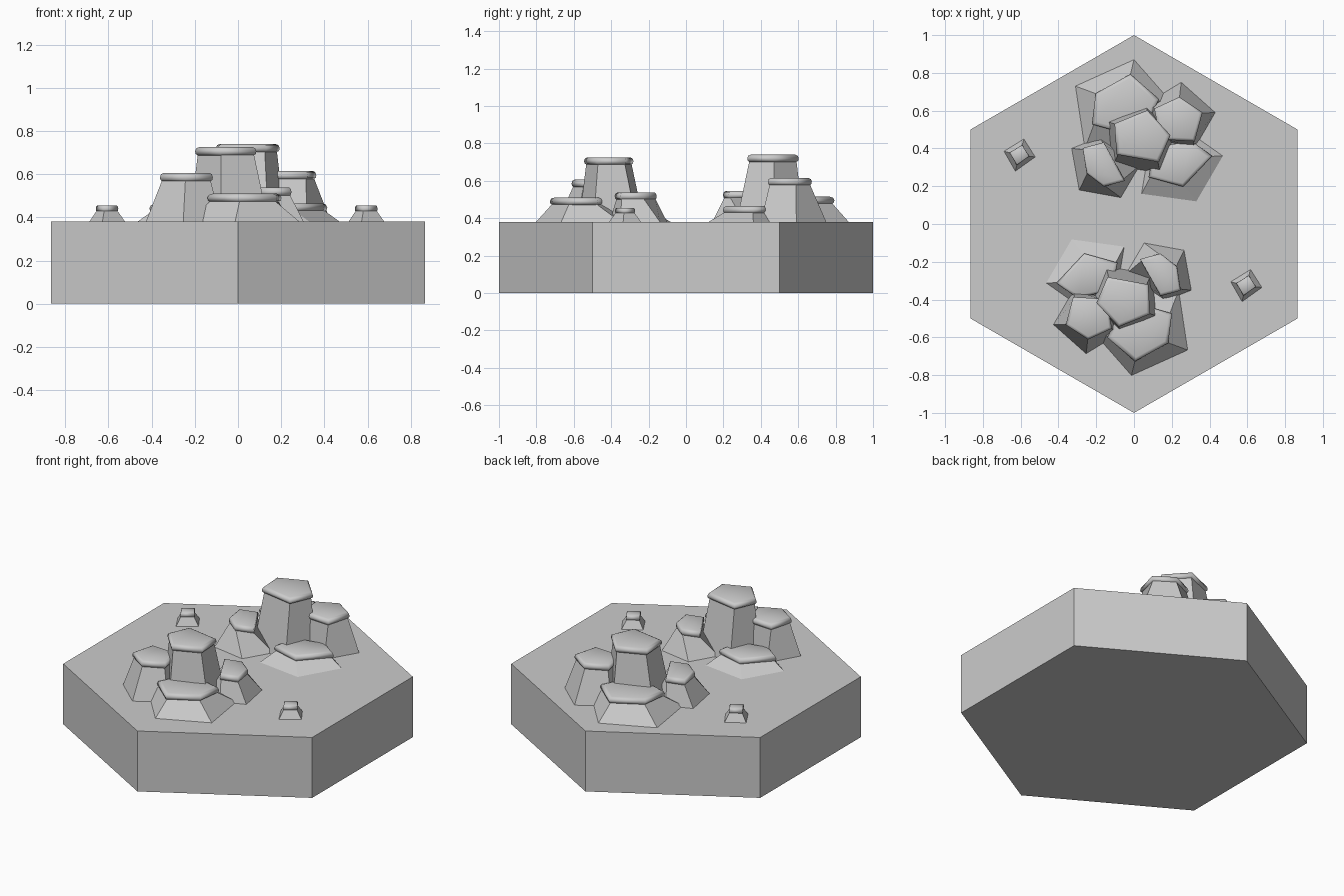
import bpy, bmesh, math
from mathutils import Vector

cube = bpy.data.objects.get("Cube")
if cube:
    bpy.data.objects.remove(cube, do_unlink=True)

GROUND = 0.38
COLOUR = (0.6, 0.6, 0.6, 1)

stone = bpy.data.materials.new("stone_grey")
stone.use_nodes = True
stone.diffuse_color = COLOUR
bsdf = next(n for n in stone.node_tree.nodes if n.type == 'BSDF_PRINCIPLED')
bsdf.inputs["Base Color"].default_value = COLOUR


def loft(name, rings, smooth=False):
    """Skin a stack of rings that share a vertex count and close both ends."""
    bm = bmesh.new()
    rows = [[bm.verts.new(p) for p in ring] for ring in rings]
    for low, high in zip(rows, rows[1:]):
        for i in range(len(low)):
            j = (i + 1) % len(low)
            bm.faces.new((low[i], low[j], high[j], high[i]))
    bm.faces.new(rows[0])
    bm.faces.new(rows[-1])
    bmesh.ops.recalc_face_normals(bm, faces=bm.faces)
    for face in bm.faces:
        face.smooth = smooth
    mesh = bpy.data.meshes.new(name)
    bm.to_mesh(mesh)
    bm.free()
    mesh.materials.append(stone)
    obj = bpy.data.objects.new(name, mesh)
    bpy.context.collection.objects.link(obj)
    return obj


def ring_at(points, scale, z):
    """Scale an outline about its own middle and lift it to a height."""
    mid = sum(points, Vector((0, 0))) / len(points)
    return [(*(mid + (p - mid) * scale), z) for p in points]


def rock(name, base, top, height, lip=0.04):
    """Flat-sided stump with a soft overhanging cap."""
    z = GROUND + height
    loft(name + "_body", [ring_at(base, 1, GROUND - 0.01),
                          ring_at(base, 1, GROUND),
                          ring_at(top, 0.93, z - lip * 0.8)])
    profile = [(0.92, 1), (1, 0.8), (1.02, 0.5), (0.98, 0.15), (0.88, 0)]
    loft(name + "_cap", [ring_at(top, s, z - lip * d) for s, d in profile], True)


def outline(*hundredths):
    return [Vector((x, y)) / 100 for x, y in zip(hundredths[::2], hundredths[1::2])]


# Hexagonal ground tile
corners = [Vector((math.sin(a), math.cos(a)))
           for a in (i * math.pi / 3 for i in range(6))]
loft("hex_base", [ring_at(corners, 1, 0), ring_at(corners, 1, GROUND)])

# Rocks of one cluster: foot outline, cap outline, height
ROCKS = {
    "tall_rock": (outline(-16, 55, 7, 63, 22, 47, 14, 27, -11, 31),
                  outline(-10, 53, 7, 60, 19, 47, 13, 33, -9, 37), 0.36),
    "broad_rock": (outline(-31, 73, 0, 87, 22, 62, 4, 30, -26, 40),
                   outline(-20, 69, -2, 79, 13, 66, 3, 46, -22, 53), 0.135),
    "middle_rock": (outline(7, 64, 25, 75, 43, 59, 32, 40, 9, 45),
                    outline(11, 61, 24, 67, 36, 59, 32, 44, 14, 45), 0.235),
    "side_rock": (outline(-33, 40, -29, 18, -7, 14, 3, 31, -18, 46),
                  outline(-27, 40, -25, 27, -16, 20, -5, 23, -16, 43), 0.165),
    "low_rock": (outline(4, 16, 33, 12, 47, 36, 30, 48, 8, 40),
                 outline(8, 25, 26, 20, 41, 36, 30, 44, 11, 40), 0.085),
}

# The front cluster is the back one turned half round and slightly smaller
SHIFT = Vector((-0.014, 0.035))
SHRINK = 0.96
for name, (foot, top, height) in ROCKS.items():
    rock("back_" + name, foot, top, height)
    turn = lambda pts: [(SHIFT - p) * SHRINK for p in pts]
    rock("front_" + name, turn(foot), turn(top), height * SHRINK)

# Two lone pebbles
pebble = outline(-8, 2, 2.5, 8.5, 8.5, -1, -2, -8.5)
for name, place in (("back_pebble", (-0.608, 0.365)), ("front_pebble", (0.592, -0.326))):
    foot = [p + Vector(place) for p in pebble]
    top = [p * 0.62 + Vector(place) for p in pebble]
    rock(name, foot, top, 0.075, 0.03)
